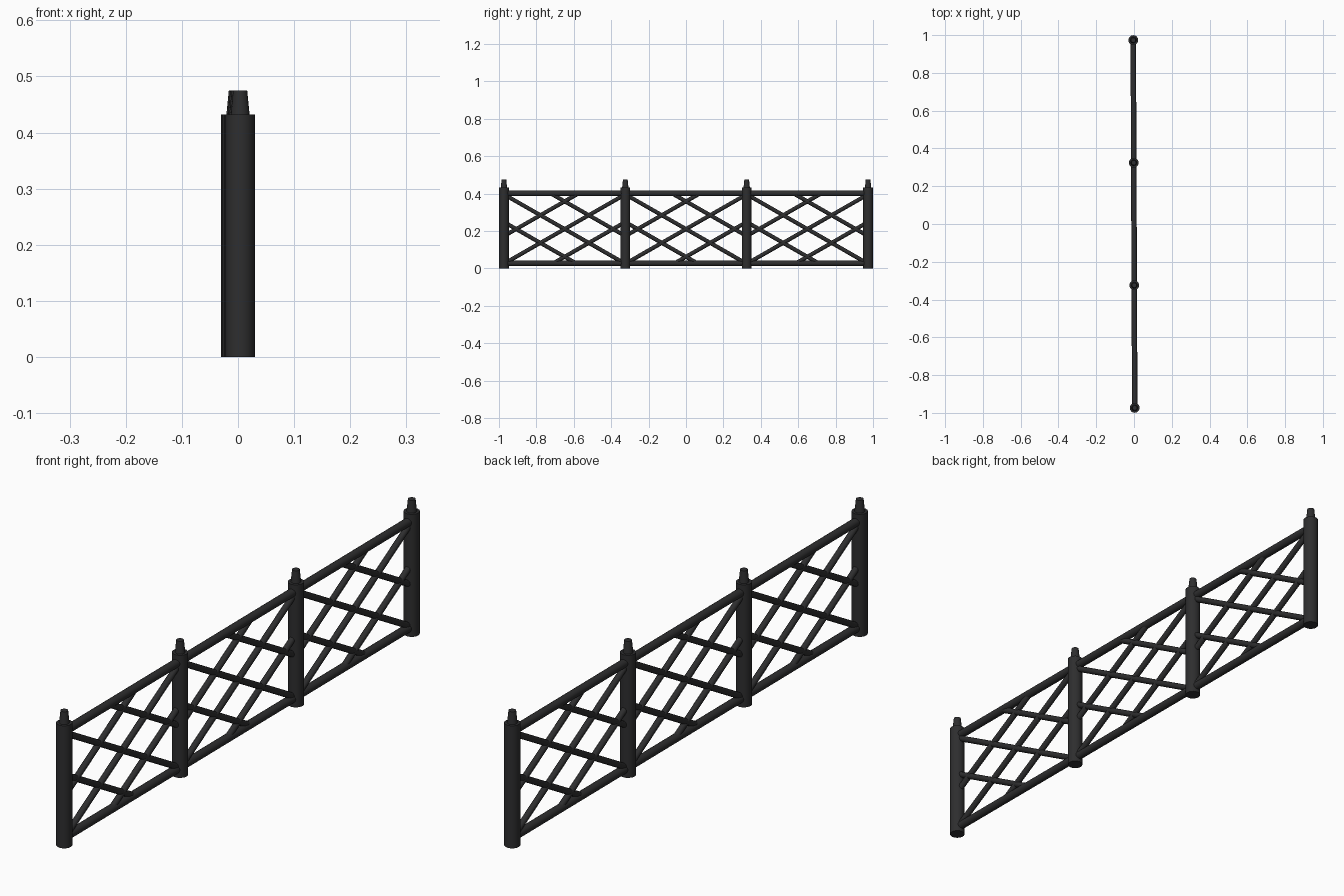
import bpy, math
from mathutils import Vector

if "Cube" in bpy.data.objects:
    bpy.data.objects.remove(bpy.data.objects["Cube"])

iron = bpy.data.materials.new("dark iron")
iron.diffuse_color = (0.027, 0.027, 0.028, 1)
iron.use_nodes = True
iron.node_tree.nodes["Principled BSDF"].inputs["Base Color"].default_value = iron.diffuse_color

TILT = -0.004          # fence line is turned very slightly off the y axis
PITCH = 0.649          # distance between posts
POSTS = [(i - 1.5) * PITCH for i in range(4)]


def at(y, z):
    return Vector((TILT * y, y, z))


def rod(name, a, b, r1, r2=None, sides=16):
    """Round bar (or taper) between two points."""
    d = b - a
    bpy.ops.mesh.primitive_cone_add(
        vertices=sides, radius1=r1, radius2=r1 if r2 is None else r2,
        depth=d.length, location=(a + b) / 2,
        rotation=d.to_track_quat('Z', 'Y').to_euler())
    ob = bpy.context.object
    ob.name = name
    ob.data.materials.append(iron)
    bpy.ops.object.shade_smooth_by_angle(angle=math.radians(40))
    return ob


# posts with tapered finials
for y in POSTS:
    rod("post", at(y, 0), at(y, 0.432), 0.026, sides=20)
    rod("finial", at(y, 0.43), at(y, 0.475), 0.017, 0.0125)

Z0, Z1, MID, SLOPE, STEP = 0.027, 0.401, 0.210, 0.572, 0.148
HALF = PITCH / 2 - 0.012

for i in range(3):
    mid = (POSTS[i] + POSTS[i + 1]) / 2
    # top and bottom rails
    for z, name in ((Z1, "top_rail"), (Z0, "bottom_rail")):
        rod(name, at(POSTS[i], z), at(POSTS[i + 1], z), 0.0145)
    # lattice bars: three in each direction, clipped to the panel
    for s in (1, -1):
        for k in (-1, 0, 1):
            c = MID + k * STEP
            lo = max(-HALF, (Z0 + 0.003 - c) / SLOPE)
            hi = min(HALF, (Z1 - 0.003 - c) / SLOPE)
            rod("lattice_bar", at(mid + s * lo, c + SLOPE * lo),
                at(mid + s * hi, c + SLOPE * hi), 0.0108, sides=12)
